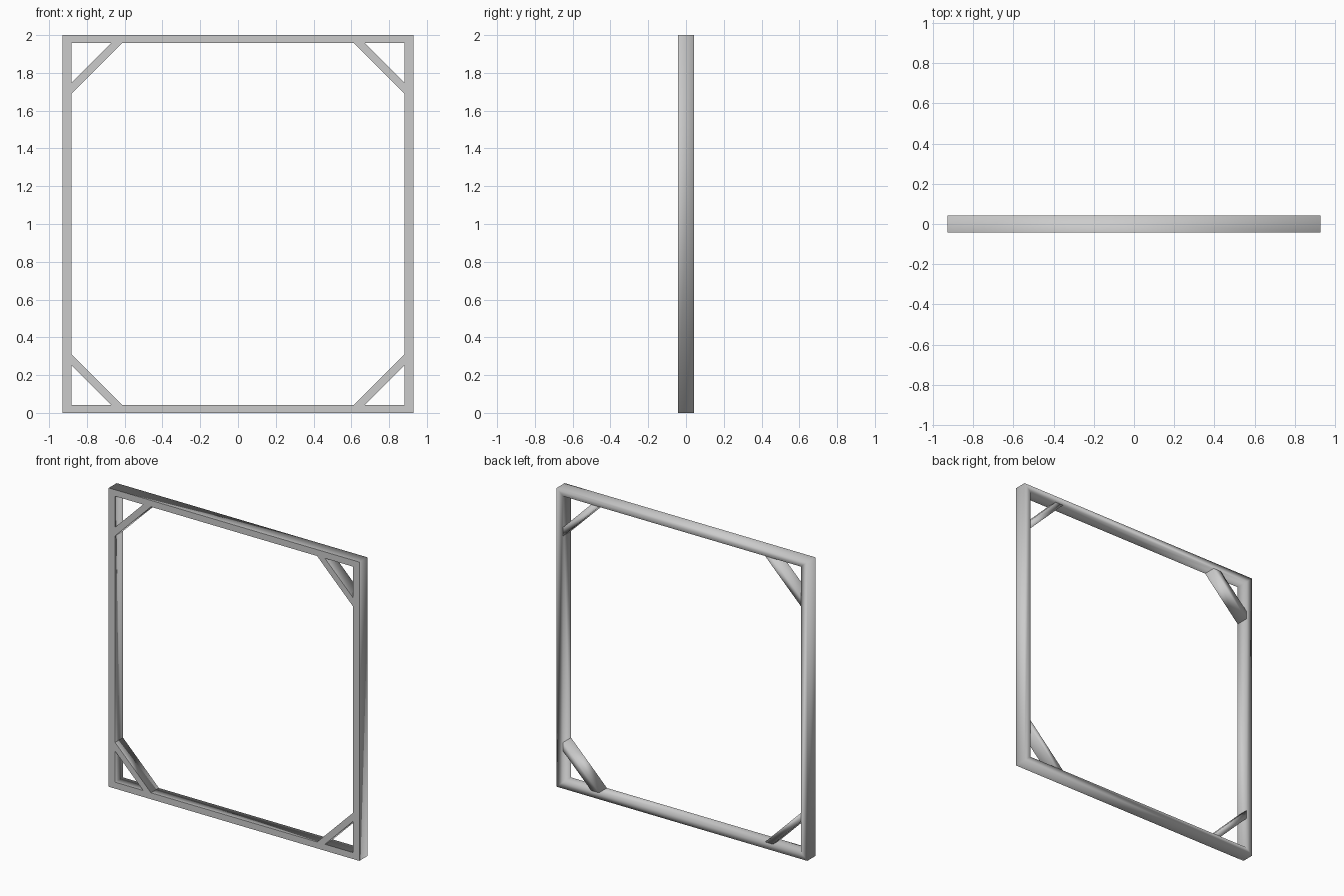
import bpy

if "Cube" in bpy.data.objects:
    bpy.data.objects.remove(bpy.data.objects["Cube"])

W, H = 0.928, 2.0        # half width, height
SIDE, RAIL = 0.047, 0.043  # stile and rail thickness
D = 0.042                # half depth
B0, B1 = 0.208, 0.266    # brace legs measured from the inner corner


def finish(name, verts, faces, front_y=-D):
    """Make a smooth-shaded mesh whose flat front keeps crisp edges."""
    mesh = bpy.data.meshes.new(name)
    mesh.from_pydata(verts, [], faces)
    mesh.update()
    mesh.shade_smooth()
    for e in mesh.edges:
        if all(abs(mesh.vertices[v].co.y - front_y) < 1e-5 for v in e.vertices):
            e.use_edge_sharp = True
    obj = bpy.data.objects.new(name, mesh)
    bpy.context.collection.objects.link(obj)
    return obj


def rect(x, z0, z1):
    return [(-x, z0), (x, z0), (x, z1), (-x, z1)]


# Rectangular frame: outer and inner loops, front and back
outer = rect(W, 0, H)
inner = rect(W - SIDE, RAIL, H - RAIL)
verts = [(x, y, z) for y in (-D, D) for loop in (outer, inner) for x, z in loop]
faces = []
for i in range(4):
    j = (i + 1) % 4
    faces += [(i, j, 4 + j, 4 + i),                # front
              (8 + i, 12 + i, 12 + j, 8 + j),      # back
              (i, 8 + i, 8 + j, j),                # outer side
              (4 + i, 4 + j, 12 + j, 12 + i)]      # inner side
finish("frame", verts, faces)

# Diagonal corner braces, mirrored into all four corners
for sx, side in ((-1, "left"), (1, "right")):
    for top, level in ((False, "bottom"), (True, "top")):
        cx = sx * (W - SIDE)
        cz = H - RAIL if top else RAIL
        dz = -1 if top else 1
        prof = [(cx - sx * B0, cz), (cx - sx * B1, cz),
                (cx, cz + dz * B1), (cx, cz + dz * B0)]
        if sx * dz < 0:
            prof.reverse()
        prof.reverse()
        # keep the front loop counter-clockwise seen from -y
        area = sum(prof[i][0] * prof[(i + 1) % 4][1] - prof[(i + 1) % 4][0] * prof[i][1]
                   for i in range(4))
        if area < 0:
            prof.reverse()
        v = [(x, y, z) for y in (-D, D) for x, z in prof]
        f = [(0, 1, 2, 3), (7, 6, 5, 4)]
        f += [(i, 4 + i, 4 + (i + 1) % 4, (i + 1) % 4) for i in range(4)]
        finish(f"{level}_{side}_brace", v, f)
